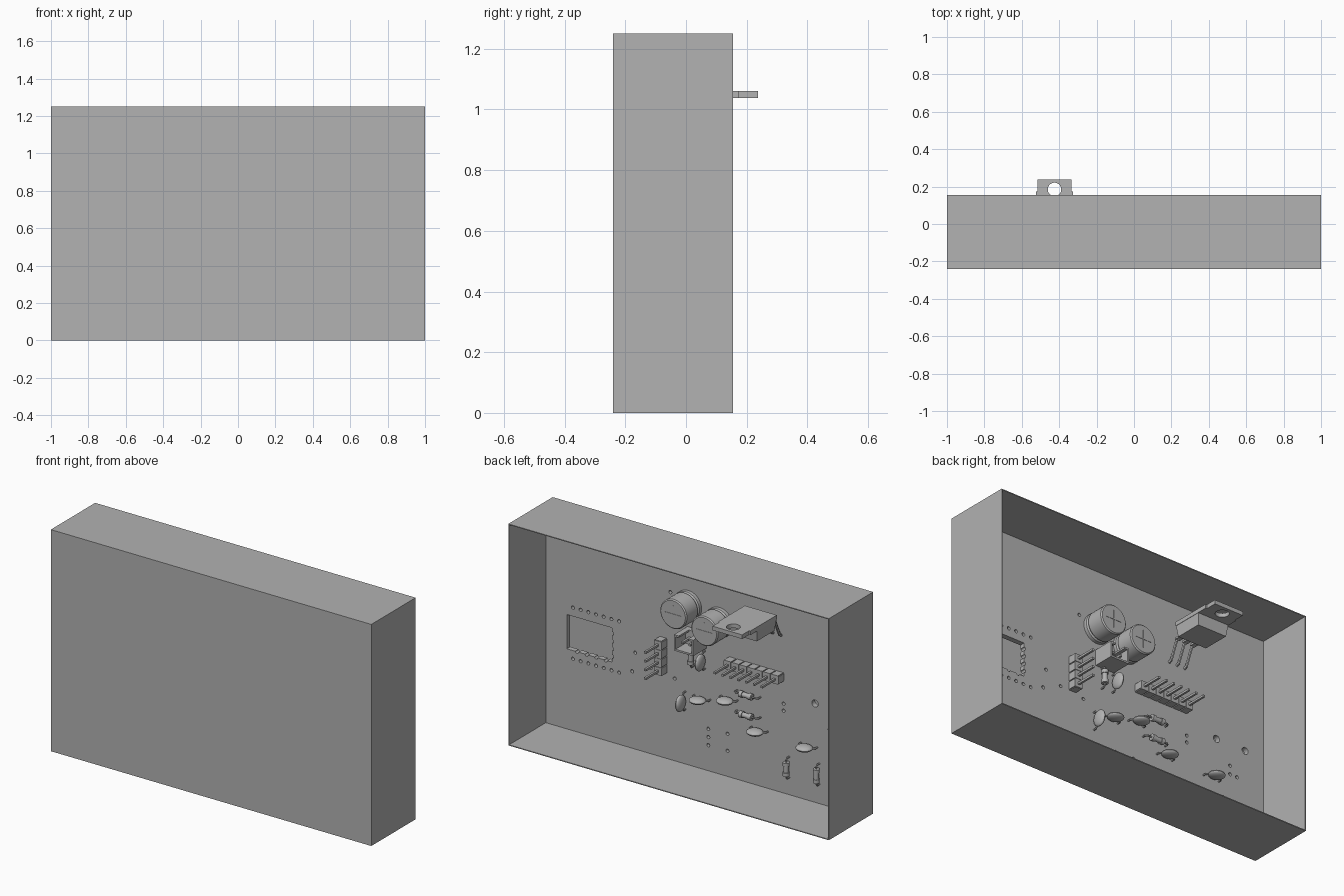
import bpy, bmesh, math
from mathutils import Matrix, Vector

if "Cube" in bpy.data.objects:
    bpy.data.objects.remove(bpy.data.objects["Cube"])

grey = bpy.data.materials.new("plain grey")
grey.use_nodes = True
grey.diffuse_color = (0.445, 0.445, 0.445, 1)
grey.node_tree.nodes["Principled BSDF"].inputs["Base Color"].default_value = grey.diffuse_color

BOARD = -0.17   # y of the board surface the parts sit on
PITCH = 0.049   # pin spacing
BACK = Matrix.Rotation(-math.pi / 2, 4, 'X')   # turns z into +y


def finish(name, bm, smooth=False):
    bmesh.ops.recalc_face_normals(bm, faces=bm.faces)
    me = bpy.data.meshes.new(name)
    bm.to_mesh(me)
    bm.free()
    return link(name, me, smooth)


def link(name, me, smooth=False):
    me.materials.clear()
    me.materials.append(grey)
    ob = bpy.data.objects.new(name, me)
    bpy.context.collection.objects.link(ob)
    if smooth:
        bpy.ops.object.select_all(action='DESELECT')
        ob.select_set(True)
        bpy.context.view_layer.objects.active = ob
        bpy.ops.object.shade_smooth_by_angle()
    return ob


def add_box(bm, lo, hi):
    lo, hi = Vector(lo), Vector(hi)
    m = Matrix.Translation((lo + hi) / 2) @ Matrix.Diagonal((*(hi - lo), 1))
    return bmesh.ops.create_cube(bm, size=1, matrix=m)["verts"]


def add_cyl(bm, centre, r, depth, rot=BACK, seg=16):
    bmesh.ops.create_cone(bm, cap_ends=True, segments=seg, radius1=r, radius2=r,
                          depth=depth, matrix=Matrix.Translation(centre) @ rot)


def evaluated_mesh(ob):
    return bpy.data.meshes.new_from_object(
        ob.evaluated_get(bpy.context.evaluated_depsgraph_get()))


def wire(name, points, r):
    cu = bpy.data.curves.new(name, 'CURVE')
    cu.dimensions = '3D'
    cu.bevel_depth, cu.bevel_resolution, cu.use_fill_caps = r, 1, True
    sp = cu.splines.new('POLY')
    sp.points.add(len(points) - 1)
    for p, co in zip(sp.points, points):
        p.co = (*co, 1)
    tmp = bpy.data.objects.new(name, cu)
    bpy.context.collection.objects.link(tmp)
    me = evaluated_mesh(tmp)
    bpy.data.objects.remove(tmp)
    link(name, me, True)


def cut(ob, cutters):
    for c in cutters:
        mod = ob.modifiers.new("cut", 'BOOLEAN')
        mod.operation, mod.solver, mod.object = 'DIFFERENCE', 'EXACT', c
    me = evaluated_mesh(ob)
    ob.modifiers.clear()
    ob.data = me
    for c in cutters:
        bpy.data.objects.remove(c)


# Case: thin-walled tray, open at the back
bm = bmesh.new()
add_box(bm, (-1, -0.24, 0), (1, 0.155, 1.25))
back = max(bm.faces, key=lambda f: f.calc_center_median().y)
bmesh.ops.inset_region(bm, faces=[back], thickness=0.007)
floor = bmesh.ops.extrude_face_region(bm, geom=[back])["geom"]
bmesh.ops.translate(bm, verts=[v for v in floor if isinstance(v, bmesh.types.BMVert)],
                    vec=(0, -0.389, 0))
bmesh.ops.delete(bm, geom=[f for f in bm.faces if f == back], context='FACES')
finish("case", bm)

# Circuit board with display window and drill holes
bm = bmesh.new()
add_box(bm, (-0.994, BOARD - 0.03, 0.006), (0.994, BOARD, 1.244))
board = finish("circuit_board", bm)
bm = bmesh.new()
add_box(bm, (0.58, -0.23, 0.458), (0.863, -0.14, 0.651))
window = finish("window_cutter", bm)

holes = [(0.825 - i * 0.048, z) for i in range(7) for z in (0.70, 0.411)]
holes += [(0.217, 0.95), (0.436, 0.55), (0.455, 0.44), (0.34, 0.49), (0.19, 0.47),
          (-0.02, 0.242), (-0.02, 0.196), (-0.02, 0.15), (-0.14, 0.246), (-0.14, 0.15),
          (-0.49, 0.51), (-0.49, 0.47), (-0.775, 0.44), (-0.775, 0.39), (-0.82, 0.39)]
bm = bmesh.new()
for x, z in holes:
    add_cyl(bm, (x, BOARD, z), 0.0095, 0.1)
for x in (-0.686, -0.874):
    add_cyl(bm, (x, BOARD, 0.563), 0.02, 0.1, seg=24)
for i in range(4):   # nibbled window edges
    add_cyl(bm, (0.58, BOARD, 0.49 + i * 0.043), 0.01, 0.1)
    add_cyl(bm, (0.62 + i * 0.06, BOARD, 0.458), 0.01, 0.1)
drills = finish("drill_cutter", bm)
cut(board, [window, drills])


# Can capacitors: spun profile with a crimp groove and a cross on the end
def can_capacitor(name, x, z):
    bm = bmesh.new()
    r, h = 0.083, 0.137
    prof = [(0, 0), (r, 0), (r, 0.02), (r - 0.006, 0.028), (r, 0.036),
            (r, h - 0.006), (r - 0.006, h), (0, h)]
    vs = [bm.verts.new((a, 0, b)) for a, b in prof]
    es = [bm.edges.new(p) for p in zip(vs, vs[1:])]
    bmesh.ops.spin(bm, geom=vs + es, cent=(0, 0, 0), axis=(0, 0, 1),
                   angle=math.tau, steps=32)
    bmesh.ops.remove_doubles(bm, verts=bm.verts, dist=1e-4)
    bm.transform(Matrix.Translation((x, BOARD, z)) @ BACK)
    finish(name, bm, True)
    bm = bmesh.new()
    for a, b in ((0.05, 0.003), (0.003, 0.05)):
        add_box(bm, (x - a, BOARD + h - 0.002, z - b), (x + a, BOARD + h + 0.002, z + b))
    finish(name + "_cross", bm)


can_capacitor("upper_can_capacitor", 0.104, 0.907)
can_capacitor("lower_can_capacitor", -0.09, 0.863)

# Power regulator: drilled metal tab, tapered body, three bent legs
RX = -0.425
bm = bmesh.new()
add_box(bm, (RX - 0.1, -0.06, 1.038), (RX + 0.1, 0.175, 1.061))
tab = finish("regulator_tab", bm)
bm = bmesh.new()
add_box(bm, (RX - 0.092, 0.175, 1.038), (RX + 0.092, 0.238, 1.061))
tab_end = finish("regulator_tab_end", bm)
for part in (tab, tab_end):
    bm = bmesh.new()
    add_cyl(bm, (RX, 0.185, 1.05), 0.036, 0.1, Matrix.Identity(4), 32)
    cut(part, [finish("tab_hole_cutter", bm)])
bm = bmesh.new()
for v in add_box(bm, (RX - 0.098, -0.06, 0.974), (RX + 0.098, 0.115, 1.038)):
    if v.co.z < 1:
        v.co.x = RX + (v.co.x - RX) * 0.93
        v.co.y = 0.028 + (v.co.y - 0.028) * 0.9
finish("regulator_body", bm)
for i in (-1, 0, 1):
    x = RX + i * 0.05
    bm = bmesh.new()
    add_box(bm, (x - 0.014, -0.11, 0.994), (x + 0.014, -0.05, 1.005))
    finish("regulator_leg_shoulder", bm)
    wire("regulator_leg", [(x, -0.10, 1.0), (x, -0.115, 0.99),
                           (x, -0.155, 0.90), (x, -0.18, 0.89)], 0.008)


# Pin headers: chamfered blocks with square pins
def pin_header(name, x, z, count, dx, dz):
    bm = bmesh.new()
    pins = bmesh.new()
    for i in range(count):
        cx, cz, h = x + dx * i, z + dz * i, PITCH / 2
        sx = h * (0.88 if dx else 1)
        sz = h * (0.88 if dz else 1)
        add_box(bm, (cx - sx, BOARD, cz - sz), (cx + sx, BOARD + PITCH, cz + sz))
        add_box(bm, (cx - h, BOARD, cz - h * 0.8) if dx else (cx - h * 0.8, BOARD, cz - h),
                (cx + h, BOARD + PITCH - 0.003, cz + h * 0.8) if dx
                else (cx + h * 0.8, BOARD + PITCH - 0.003, cz + h))
        add_box(pins, (cx - 0.006, BOARD, cz - 0.006), (cx + 0.006, BOARD + 0.163, cz + 0.006))
    finish(name + "_blocks", bm)
    finish(name + "_pins", pins)


pin_header("upright_header", 0.261, 0.659, 4, 0, -PITCH)
pin_header("level_header", -0.173, 0.66, 7, -PITCH, 0)

# Small shrouded connector with two pins
bm = bmesh.new()
X, Z, H = 0.05, 0.74, BOARD + 0.12
add_box(bm, (X - 0.06, BOARD, Z - 0.045), (X + 0.06, BOARD + 0.03, Z + 0.045))
add_box(bm, (X - 0.06, BOARD, Z - 0.045), (X + 0.06, H, Z - 0.035))
for s in (-1, 1):
    add_box(bm, (X + s * 0.055 - 0.005, BOARD, Z - 0.045), (X + s * 0.055 + 0.005, H, Z + 0.045))
    add_box(bm, (X + s * 0.045 - 0.015, BOARD, Z + 0.035), (X + s * 0.045 + 0.015, H, Z + 0.045))
    add_box(bm, (X + s * 0.024 - 0.006, BOARD, Z - 0.006), (X + s * 0.024 + 0.006, H - 0.02, Z + 0.006))
finish("small_connector", bm)


# Leaded parts: two bent leads from the body ends into the board
def leads(name, x, z, upright, half, lift, inner):
    for s in (-1, 1):
        path = [(inner, lift), (half - 0.008, lift), (half, lift - 0.008), (half, -0.01)]
        wire(name, [(x + (0 if upright else s * a), BOARD + t, z + (s * a if upright else 0))
                    for a, t in path], 0.005)


def disc_capacitor(x, z, upright):
    bm = bmesh.new()
    size = (0.017, 0.042, 0.046) if upright else (0.046, 0.042, 0.017)
    bmesh.ops.create_uvsphere(bm, u_segments=20, v_segments=12, radius=1,
                              matrix=Matrix.Translation((x, BOARD + 0.045, z))
                              @ Matrix.Diagonal((*size, 1)))
    finish("disc_capacitor", bm, True)
    leads("disc_lead", x, z, upright, 0.05, 0.024, 0.02)


def resistor(x, z, upright):
    bm = bmesh.new()
    rot = Matrix.Identity(4) if upright else Matrix.Rotation(math.pi / 2, 4, 'Y')
    add_cyl(bm, (x, BOARD + 0.027, z), 0.014, 0.074, rot)
    for s in (-0.028, 0.028):
        c = (x, BOARD + 0.027, z + s) if upright else (x + s, BOARD + 0.027, z)
        add_cyl(bm, c, 0.018, 0.02, rot)
    finish("resistor", bm, True)
    leads("resistor_lead", x, z, upright, 0.058 if upright else 0.073, 0.027, 0.03)


for x, z, up in ((0, 0.627, True), (0.122, 0.365, True), (0.016, 0.41, False),
                 (-0.154, 0.452, False), (-0.342, 0.327, False), (-0.65, 0.32, False)):
    disc_capacitor(x, z, up)
for x, z, up in ((-0.274, 0.509, False), (-0.274, 0.395, False), (0.071, 0.632, True),
                 (-0.525, 0.162, True), (-0.713, 0.174, True)):
    resistor(x, z, up)
